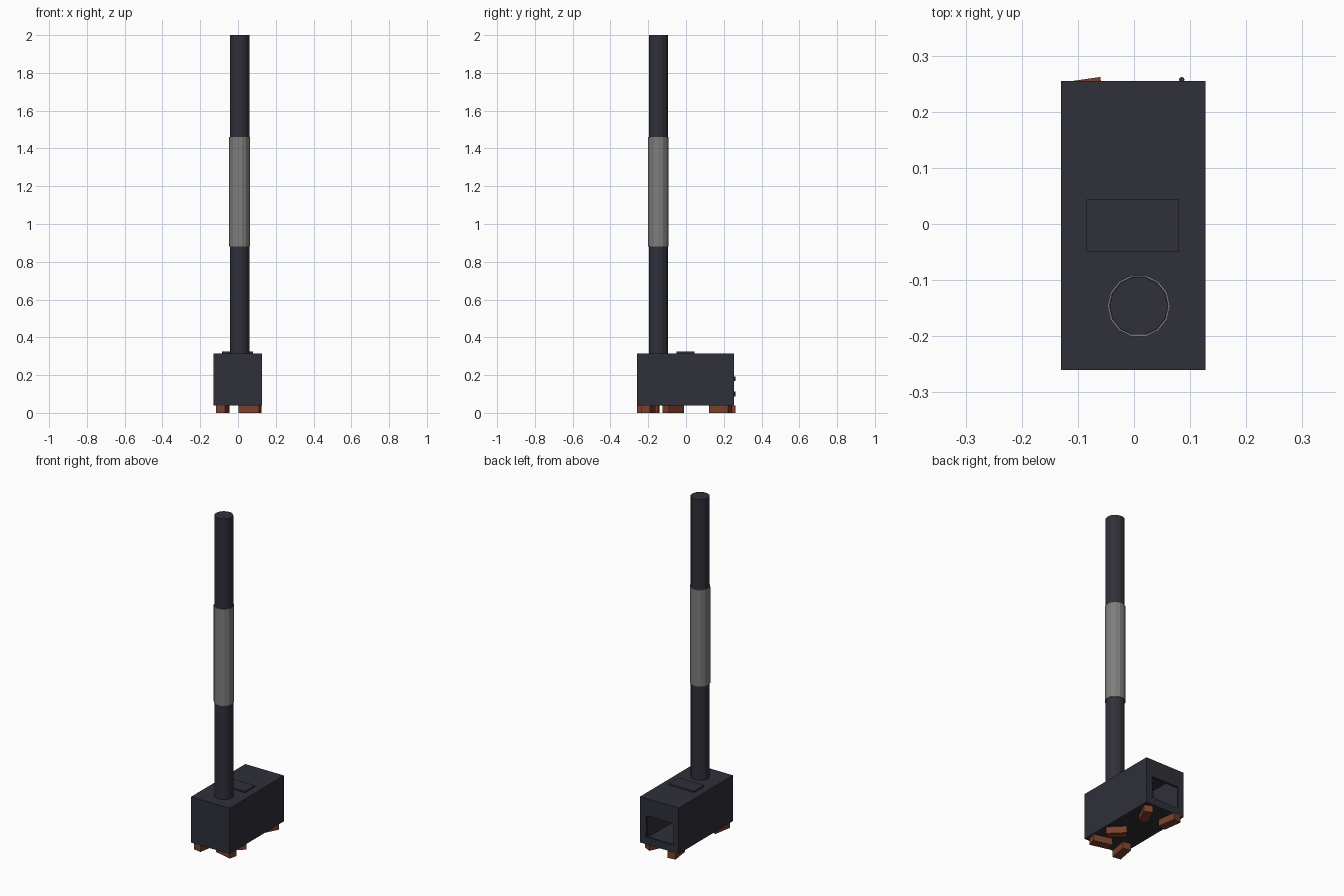
import bpy, bmesh, math
from mathutils import Matrix

if "Cube" in bpy.data.objects:
    bpy.data.objects.remove(bpy.data.objects["Cube"])


def material(name, rgb):
    m = bpy.data.materials.new(name)
    m.diffuse_color = (*rgb, 1)
    m.use_nodes = True
    m.node_tree.nodes["Principled BSDF"].inputs["Base Color"].default_value = m.diffuse_color
    return m


IRON = material("dark iron", (0.029, 0.030, 0.041))
BRICK = material("red brick", (0.195, 0.052, 0.025))
STEEL = material("grey steel", (0.205, 0.207, 0.2))


def finish(name, bm, mat):
    bmesh.ops.recalc_face_normals(bm, faces=bm.faces)
    mesh = bpy.data.meshes.new(name)
    bm.to_mesh(mesh)
    bm.free()
    mesh.materials.append(mat)
    ob = bpy.data.objects.new(name, mesh)
    bpy.context.collection.objects.link(ob)
    return ob


def box(name, centre, size, mat, angle=0):
    bm = bmesh.new()
    bmesh.ops.create_cube(bm, size=1, matrix=Matrix.Translation(centre)
                          @ Matrix.Rotation(math.radians(angle), 4, 'Z')
                          @ Matrix.Diagonal((*size, 1)))
    return finish(name, bm, mat)


def loft(name, rings, mat, caps=True):
    """Skin successive rings of points; optionally cap both ends."""
    bm = bmesh.new()
    loops = [[bm.verts.new(p) for p in ring] for ring in rings]
    n = len(loops[0])
    pairs = list(zip(loops, loops[1:]))
    if not caps:
        pairs.append((loops[-1], loops[0]))
    for a, b in pairs:
        for i in range(n):
            j = (i + 1) % n
            bm.faces.new((a[i], a[j], b[j], b[i]))
    if caps:
        bm.faces.new(loops[0])
        bm.faces.new(loops[-1])
    return finish(name, bm, mat)


def circle(x, y, z, r, n=14):
    return [(x + r * math.cos(math.tau * i / n),
             y + r * math.sin(math.tau * i / n), z) for i in range(n)]


def rect(y, x0, x1, z0, z1):
    return [(x0, y, z0), (x1, y, z0), (x1, y, z1), (x0, y, z1)]


# Firebox: hollow shell with a door opening in the +y end
T = 0.012
outer = (-0.13, 0.127, 0.04, 0.315)
door = (-0.094, 0.084, 0.083, 0.212)
cavity = (-0.13 + T, 0.127 - T, 0.04 + T, 0.315 - T)
loft("firebox", [rect(-0.26, *outer), rect(0.255, *outer),
                 rect(0.255, *door), rect(0.255 - T, *door),
                 rect(0.255 - T, *cavity), rect(-0.26 + T, *cavity)], IRON)

# Cooking plate on top
box("cooking_plate", (-0.002, -0.003, 0.319), (0.165, 0.094, 0.01), IRON)

# Chimney pipe and its mesh sleeve
PX, PY = 0.0085, -0.146
loft("chimney_pipe", [circle(PX, PY, 0.31, 0.052), circle(PX, PY, 2.0, 0.052)], IRON)
loft("pipe_sleeve", [circle(PX, PY, 0.88, 0.056), circle(PX, PY, 1.46, 0.056),
                     circle(PX, PY, 1.46, 0.0525), circle(PX, PY, 0.88, 0.0525)],
     STEEL, caps=False)

# Door hinge pins
for i, z in enumerate((0.10, 0.18)):
    loft(f"hinge_{i + 1}", [circle(0.085, 0.257, z - 0.012, 0.005, 8),
                            circle(0.085, 0.257, z + 0.012, 0.005, 8)], IRON)

# Loose bricks holding the stove up: centre x, y and turn of the long side
for i, (x, y, a) in enumerate([(0.063, -0.20, -14), (-0.083, -0.20, 80),
                               (0.063, -0.067, 135), (0.07, 0.183, 63),
                               (-0.077, 0.203, 98)]):
    box(f"brick_{i + 1}", (x, y, 0.02), (0.112, 0.05, 0.04), BRICK, a)
